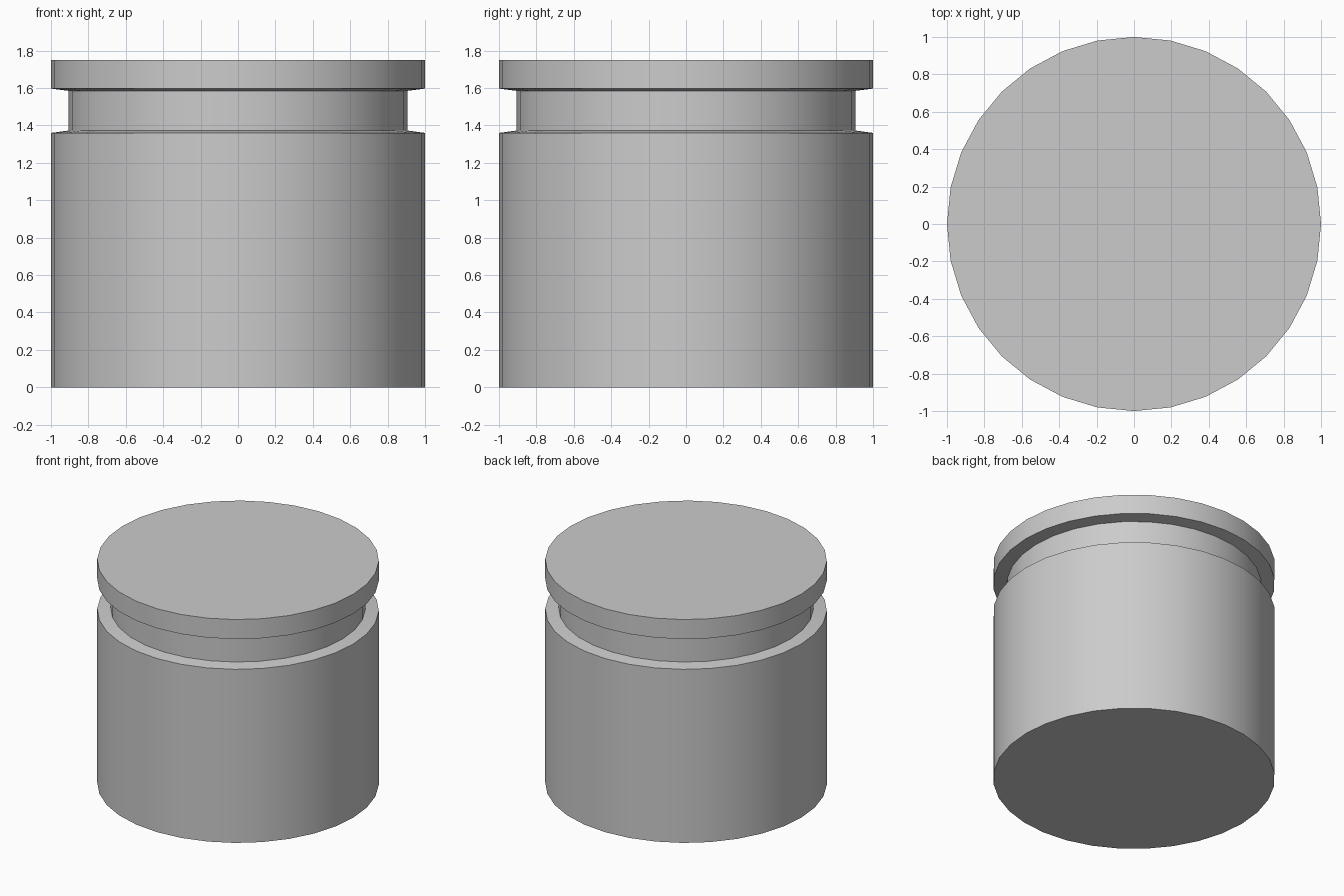
import bpy
import bmesh
import math

SIDES = 32

cube = bpy.data.objects.get("Cube")
if cube:
    bpy.data.objects.remove(cube, do_unlink=True)

# Single plain grey material
grey = bpy.data.materials.new("light_grey")
grey.use_nodes = True
colour = (0.6, 0.6, 0.6, 1)
grey.diffuse_color = colour
grey.node_tree.nodes["Principled BSDF"].inputs["Base Color"].default_value = colour


def lathe(name, profile):
    """Turn a (radius, height) profile into a closed solid with flat ends."""
    bm = bmesh.new()
    rings = []
    for radius, z in profile:
        angles = [math.tau * i / SIDES for i in range(SIDES)]
        rings.append([bm.verts.new((radius * math.cos(a), radius * math.sin(a), z))
                      for a in angles])
    for low, high in zip(rings, rings[1:]):
        for i in range(SIDES):
            j = (i + 1) % SIDES
            bm.faces.new((low[i], low[j], high[j], high[i]))
    bm.faces.new(reversed(rings[0]))
    bm.faces.new(rings[-1])
    mesh = bpy.data.meshes.new(name)
    bm.to_mesh(mesh)
    bm.free()
    mesh.materials.append(grey)
    obj = bpy.data.objects.new(name, mesh)
    bpy.context.collection.objects.link(obj)
    bpy.ops.object.select_all(action="DESELECT")
    obj.select_set(True)
    bpy.context.view_layer.objects.active = obj
    bpy.ops.object.shade_smooth_by_angle(angle=math.radians(30))
    return obj


# Drum body, sloped shoulder, recessed neck and overhanging lid as one solid
lathe("grooved_drum", [
    (1, 0), (1, 1.36),             # body wall
    (0.905, 1.373), (0.905, 1.585),  # shoulder and neck
    (1, 1.597), (1, 1.75),         # lid underside and rim
])
